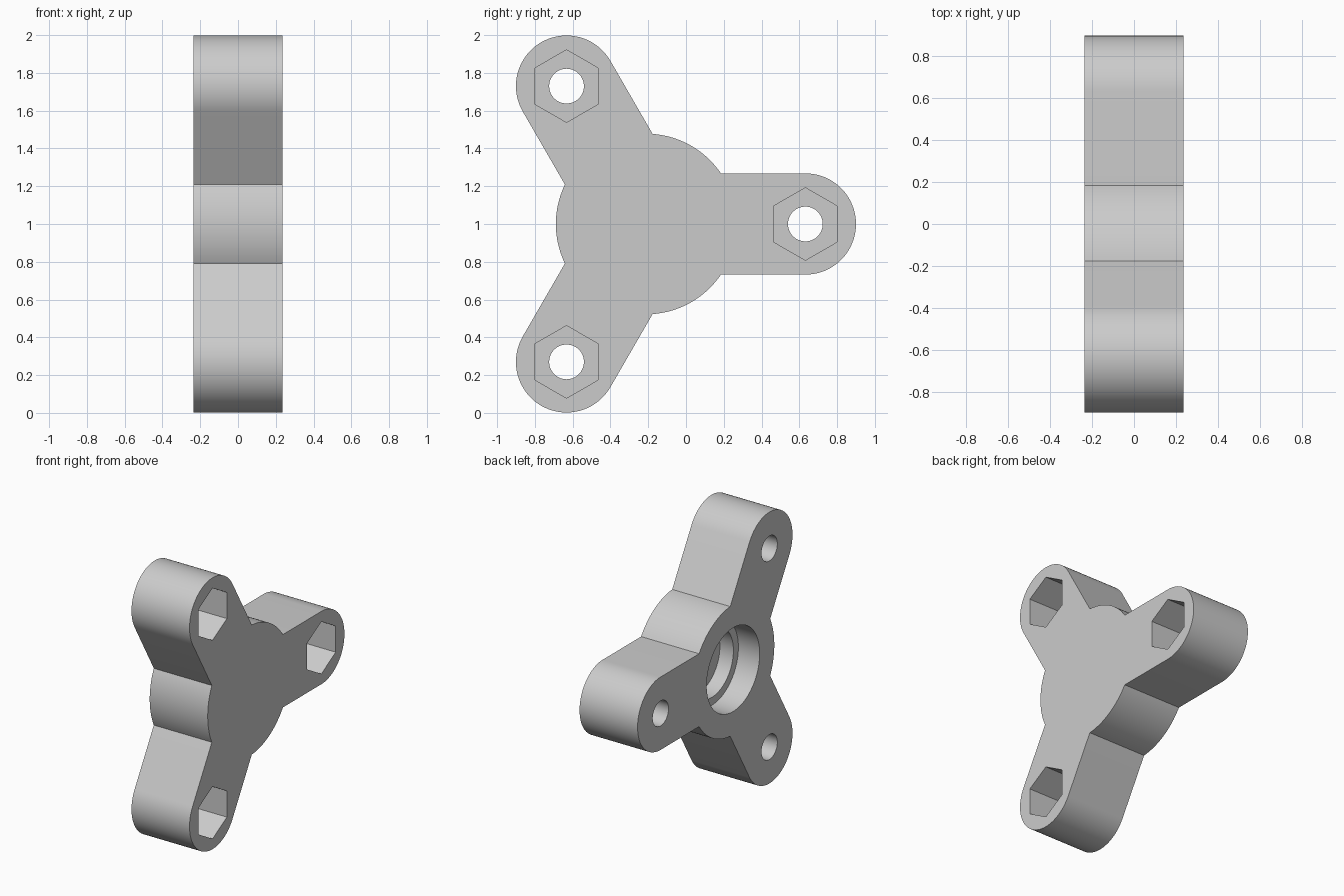
import bpy, bmesh, math

if "Cube" in bpy.data.objects:
    bpy.data.objects.remove(bpy.data.objects["Cube"])

HALF = 0.236                 # half thickness along x
CY, CZ = -0.211, 1.0         # hub centre in the y-z plane
HUB_R, ARM_R, REACH = 0.478, 0.268, 0.843


def arc(cy, cz, r, a0, a1, n):
    """Points on an arc, both ends included."""
    return [(cy + r * math.cos(a0 + (a1 - a0) * i / n),
             cz + r * math.sin(a0 + (a1 - a0) * i / n)) for i in range(n + 1)]


def circle(cy, cz, r, n=64, start=0.0):
    return arc(cy, cz, r, start, start + 2 * math.pi, n)[:-1]


def prism(name, pts, x0, x1):
    """Extrude a y-z outline from x0 to x1."""
    bm = bmesh.new()
    face = bm.faces.new([bm.verts.new((x0, y, z)) for y, z in pts])
    ext = bmesh.ops.extrude_face_region(bm, geom=[face])
    verts = [v for v in ext["geom"] if isinstance(v, bmesh.types.BMVert)]
    bmesh.ops.translate(bm, verts=verts, vec=(x1 - x0, 0, 0))
    bmesh.ops.recalc_face_normals(bm, faces=bm.faces)
    me = bpy.data.meshes.new(name)
    bm.to_mesh(me)
    bm.free()
    ob = bpy.data.objects.new(name, me)
    bpy.context.collection.objects.link(ob)
    return ob


# Three-armed body outline: arm sides, round tips, hub arcs between arms
angles = [i * 2 * math.pi / 3 for i in range(3)]
tips = [(CY + REACH * math.cos(a), CZ + REACH * math.sin(a)) for a in angles]
join = math.asin(ARM_R / HUB_R)
outline = []
for a, (ty, tz) in zip(angles, tips):
    outline += arc(ty, tz, ARM_R, a - math.pi / 2, a + math.pi / 2, 40)
    outline += arc(CY, CZ, HUB_R, a + join, a + 2 * math.pi / 3 - join, 20)
body = prism("spinner_body", outline, -HALF, HALF)

# Stepped blind bore in the hub, open at the -x face
cutters = [prism("bearing_bore_cutter", circle(CY, CZ, 0.308, 96), -HALF - 0.1, -HALF + 0.173),
           prism("clearance_bore_cutter", circle(CY, CZ, 0.25, 96), -HALF - 0.12, -HALF + 0.283)]
# Bolt holes through each arm, with hexagonal nut pockets in the +x face
for ty, tz in tips:
    cutters.append(prism("bolt_hole_cutter", circle(ty, tz, 0.092, 48), -HALF - 0.1, HALF + 0.1))
    cutters.append(prism("nut_pocket_cutter", circle(ty, tz, 0.192, 6, math.pi / 2),
                         HALF - 0.285, HALF + 0.12))

bpy.context.view_layer.objects.active = body
body.select_set(True)
for c in cutters:
    c.hide_render = True
    mod = body.modifiers.new(c.name, 'BOOLEAN')
    mod.operation = 'DIFFERENCE'
    mod.solver = 'EXACT'
    mod.object = c
    bpy.ops.object.modifier_apply(modifier=mod.name)
for c in cutters:
    bpy.data.objects.remove(c, do_unlink=True)

# Single grey finish, smooth curves with sharp edges
mat = bpy.data.materials.new("plain_grey")
mat.diffuse_color = (0.6, 0.6, 0.6, 1)
mat.use_nodes = True
mat.node_tree.nodes["Principled BSDF"].inputs["Base Color"].default_value = mat.diffuse_color
body.data.materials.clear()
body.data.materials.append(mat)
bpy.ops.object.select_all(action='DESELECT')
body.select_set(True)
bpy.ops.object.shade_smooth_by_angle(angle=math.radians(25))
